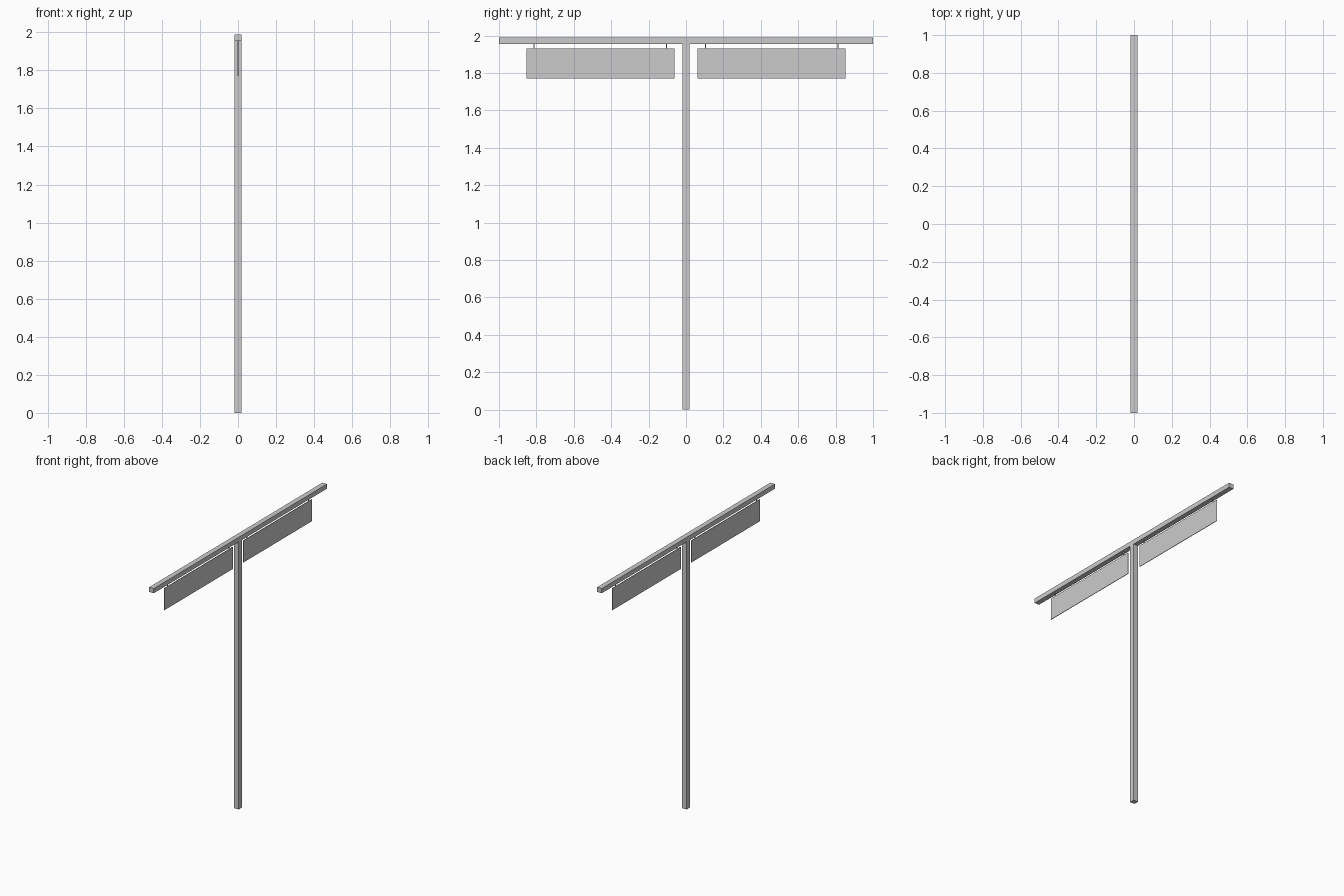
import bpy

if "Cube" in bpy.data.objects:
    bpy.data.objects.remove(bpy.data.objects["Cube"])


def box(name, x, y, z):
    """Box from (min, max) ranges on each axis."""
    bpy.ops.mesh.primitive_cube_add(size=1, location=[(a + b) / 2 for a, b in (x, y, z)])
    ob = bpy.context.object
    ob.name = name
    ob.scale = [b - a for a, b in (x, y, z)]
    bpy.ops.object.transform_apply(location=True, rotation=False, scale=True)
    return ob


R = 0.0185          # half width of the square timber
BEAM_Z = 1.955      # underside of the crossbeam
BOARD_TOP = 1.93

# Upright and crossbeam
box("post", (-R, R), (-R, R), (0, BEAM_Z))
box("crossbeam", (-R, R), (-1, 1), (BEAM_Z, 1.989))

# Hanging boards, each on two short hangers
for side, s in (("left", -1), ("right", 1)):
    box(f"{side}_board", (-0.002, 0.002), sorted((s * 0.061, s * 0.854)), (1.77, BOARD_TOP))
    for label, d in (("inner", 0.105), ("outer", 0.813)):
        y = s * d
        box(f"{side}_{label}_hanger", (-0.003, 0.003), (y - 0.003, y + 0.003), (BOARD_TOP, BEAM_Z))
